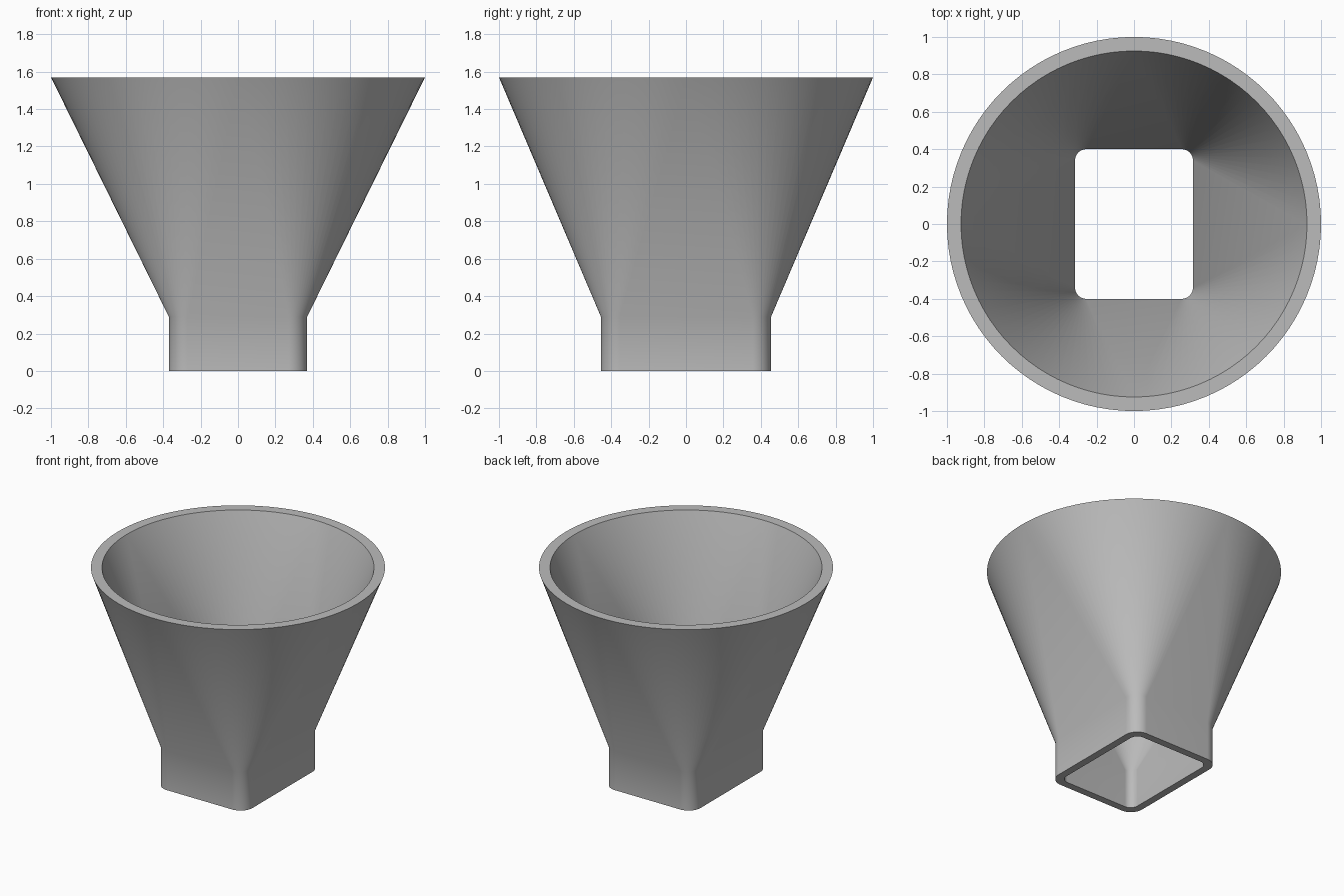
import bpy, bmesh, math

if "Cube" in bpy.data.objects:
    bpy.data.objects.remove(bpy.data.objects["Cube"])

SEG = 24          # segments per rounded corner / per circle quadrant
Z_NECK, Z_TOP = 0.29, 1.57


def corner_angles():
    """Four quadrants, each with SEG + 1 angles; side joints repeat the angle."""
    for q in range(4):
        for i in range(SEG + 1):
            yield q, math.pi / 2 * (q + i / SEG)


def rounded_rect(bm, hx, hy, r, z):
    ring = []
    for q, a in corner_angles():
        cx = (hx - r) * (1 if q in (0, 3) else -1)
        cy = (hy - r) * (1 if q in (0, 1) else -1)
        ring.append(bm.verts.new((cx + r * math.cos(a), cy + r * math.sin(a), z)))
    return ring


def circle(bm, r, z):
    # one vertex per distinct angle, shared where two quadrants meet
    verts = [bm.verts.new((r * math.cos(math.pi / 2 * k / SEG),
                           r * math.sin(math.pi / 2 * k / SEG), z))
             for k in range(4 * SEG)]
    return [verts[(q * SEG + i) % (4 * SEG)] for q in range(4) for i in range(SEG + 1)]


def bridge(bm, a, b):
    n = len(a)
    for i in range(n):
        j = (i + 1) % n
        loop = list(dict.fromkeys((a[i], a[j], b[j], b[i])))
        if len(loop) > 2:
            bm.faces.new(loop)


# Square-to-round hopper: outer skin, rim, inner skin and bottom lip
bm = bmesh.new()
rings = [
    rounded_rect(bm, 0.37, 0.455, 0.10, 0.0),
    rounded_rect(bm, 0.37, 0.455, 0.10, Z_NECK),
    circle(bm, 1.0, Z_TOP),
    circle(bm, 0.925, Z_TOP),
    rounded_rect(bm, 0.315, 0.40, 0.06, Z_NECK),
    rounded_rect(bm, 0.315, 0.40, 0.06, 0.0),
]
for k in range(len(rings)):
    bridge(bm, rings[k], rings[(k + 1) % len(rings)])
bmesh.ops.recalc_face_normals(bm, faces=bm.faces)

mesh = bpy.data.meshes.new("hopper")
bm.to_mesh(mesh)
bm.free()
hopper = bpy.data.objects.new("hopper", mesh)
bpy.context.collection.objects.link(hopper)

# Plain grey finish
grey = bpy.data.materials.new("grey")
grey.diffuse_color = (0.5, 0.5, 0.5, 1)
grey.use_nodes = True
grey.node_tree.nodes["Principled BSDF"].inputs["Base Color"].default_value = grey.diffuse_color
mesh.materials.append(grey)

# Smooth walls, sharp rims
bpy.context.view_layer.objects.active = hopper
hopper.select_set(True)
bpy.ops.object.shade_smooth_by_angle(angle=math.radians(30))
